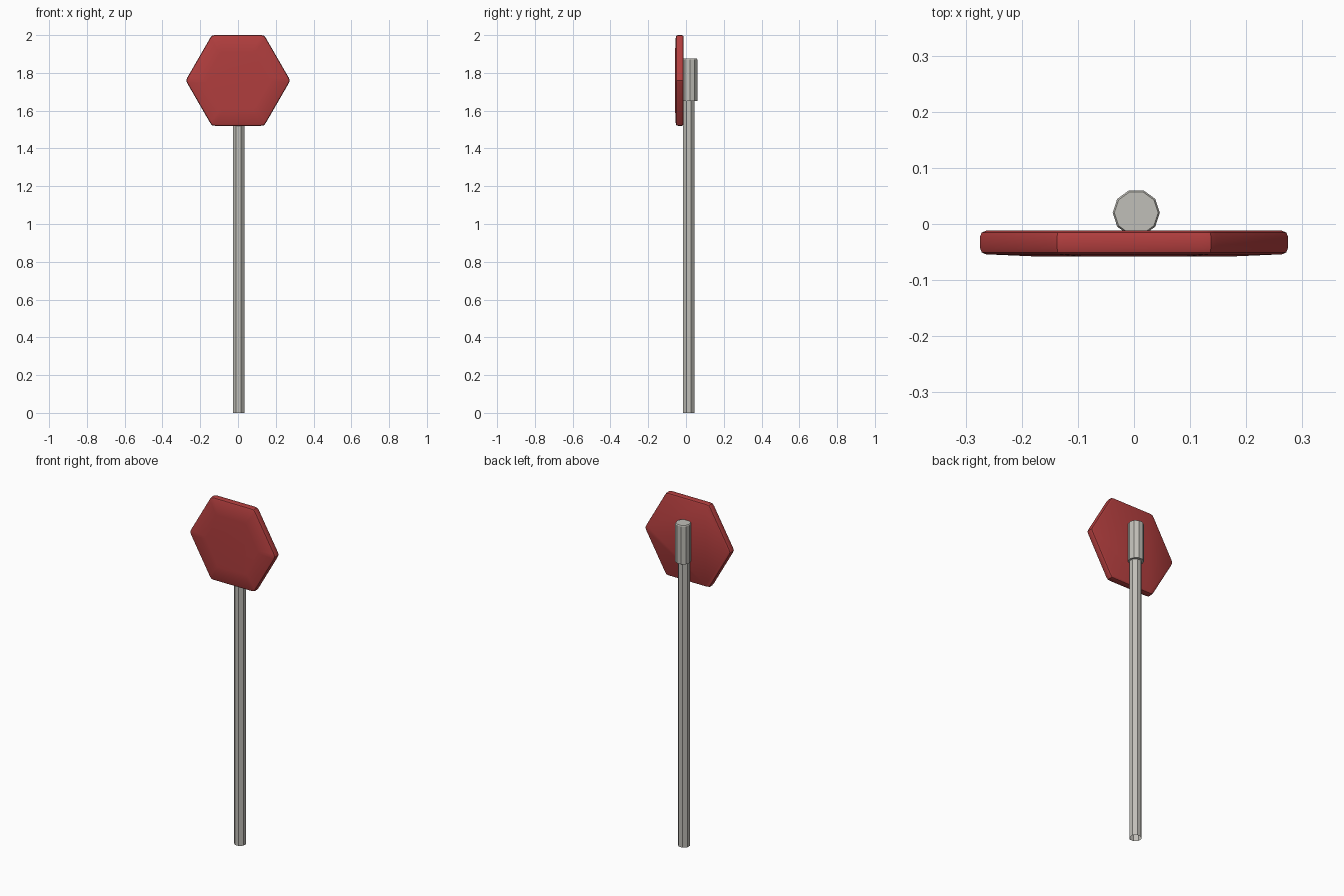
import bpy, bmesh, math

if "Cube" in bpy.data.objects:
    bpy.data.objects.remove(bpy.data.objects["Cube"])


def material(name, rgb):
    m = bpy.data.materials.new(name)
    m.diffuse_color = (*rgb, 1)
    m.use_nodes = True
    m.node_tree.nodes["Principled BSDF"].inputs["Base Color"].default_value = m.diffuse_color
    return m


red = material("sign red", (0.44, 0.048, 0.048))
grey = material("post grey", (0.53, 0.52, 0.48))


def loft(name, rings, mat, cap_first=True, cap_last=True):
    """Skin a list of equal-length point rings."""
    bm = bmesh.new()
    vr = [[bm.verts.new(p) for p in r] for r in rings]
    n = len(rings[0])
    for a, b in zip(vr, vr[1:]):
        for i in range(n):
            j = (i + 1) % n
            bm.faces.new((a[i], a[j], b[j], b[i]))
    if cap_first:
        bm.faces.new(vr[0][::-1])
    if cap_last:
        bm.faces.new(vr[-1])
    bmesh.ops.recalc_face_normals(bm, faces=bm.faces[:])
    me = bpy.data.meshes.new(name)
    bm.to_mesh(me)
    bm.free()
    me.materials.append(mat)
    ob = bpy.data.objects.new(name, me)
    bpy.context.collection.objects.link(ob)
    return ob


def circle(cx, cy, r, z, n, start=0.0):
    return [(cx + r * math.cos(start + 2 * math.pi * i / n),
             cy + r * math.sin(start + 2 * math.pi * i / n), z) for i in range(n)]


def hexagon(apothem, y, cz=1.76):
    """Hexagon with softened corners, pointing along x."""
    R = apothem / math.cos(math.pi / 6)
    pts = []
    for k in range(6):
        a = k * math.pi / 3
        for da, f in ((-0.055, 0.968), (0, 0.987), (0.055, 0.968)):
            pts.append((R * f * math.cos(a + da), y, cz + R * f * math.sin(a + da)))
    # keep the straight sides at the requested apothem
    s = apothem / max(p[2] - cz for p in pts)
    return [(p[0] * s, p[1], cz + (p[2] - cz) * s) for p in pts]


# sign plate: rounded rim, very slightly domed front
plate = loft("sign_plate", [hexagon(a, y) for a, y in (
    (0.231, -0.012), (0.2375, -0.0155), (0.24, -0.022), (0.24, -0.043),
    (0.2375, -0.0505), (0.231, -0.054), (0.15, -0.058))], red)

# post, open at the foot
post = loft("post", [circle(0.003, 0.015, 0.033, z, 8, math.pi / 8)
                     for z in (0, 1.66)], grey, cap_first=False)

# bracket sleeve with chamfered top
sleeve = loft("bracket_sleeve", [circle(0.004, 0.02, r, z, 10) for r, z in (
    (0.042, 1.65), (0.042, 1.87), (0.039, 1.875))], grey)

# smooth the plate rim only
bpy.ops.object.select_all(action='DESELECT')
plate.select_set(True)
bpy.context.view_layer.objects.active = plate
bpy.ops.object.shade_smooth_by_angle(angle=math.radians(35))
